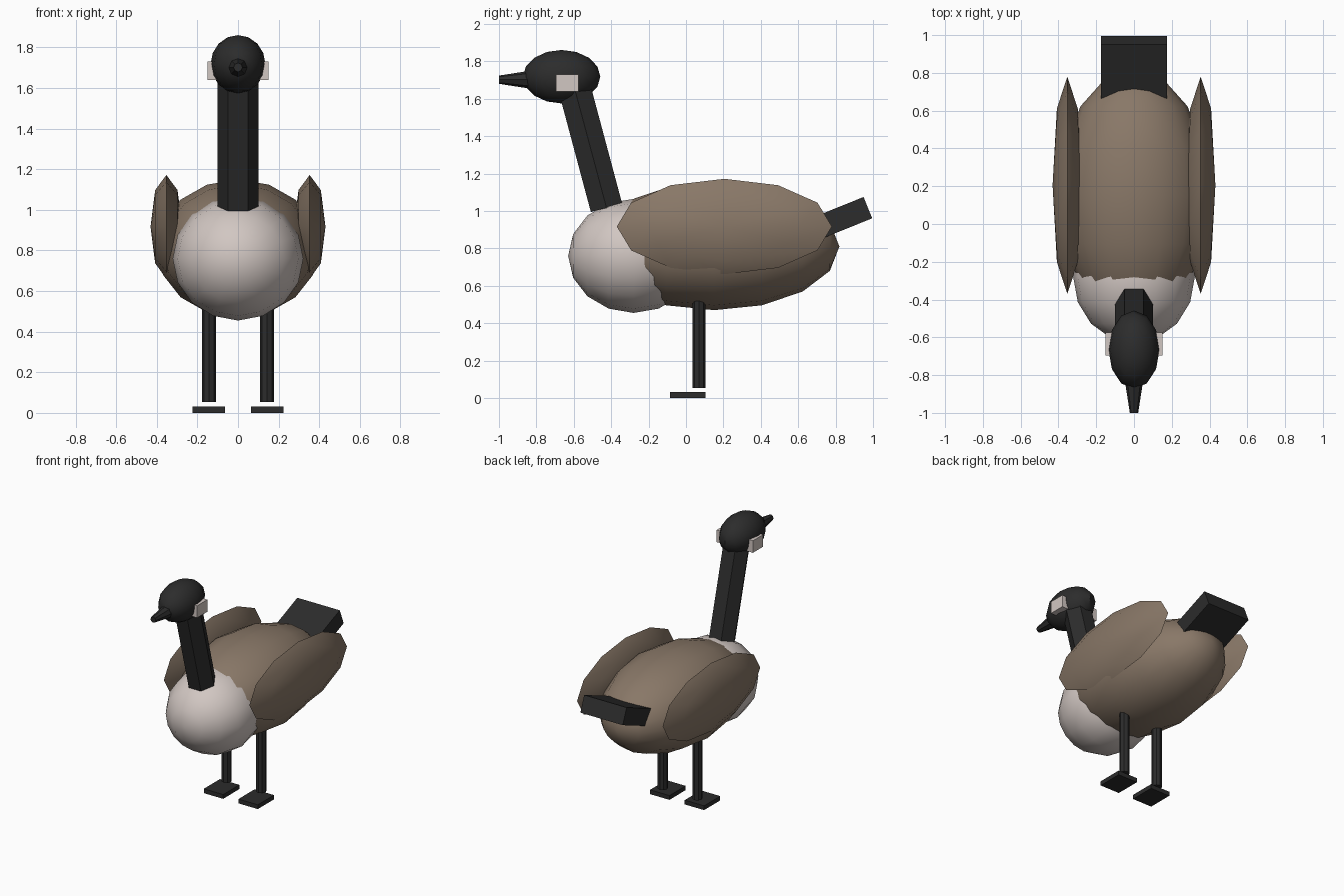
import bpy
import math
from mathutils import Vector

cube = bpy.data.objects.get("Cube")
if cube:
    bpy.data.objects.remove(cube, do_unlink=True)


def material(name, color):
    mat = bpy.data.materials.new(name)
    mat.use_nodes = True
    mat.diffuse_color = (*color, 1)
    mat.node_tree.nodes["Principled BSDF"].inputs["Base Color"].default_value = (*color, 1)
    return mat


brown = material("brown_feather", (0.25, 0.187, 0.137))
white = material("pale_feather", (0.64, 0.57, 0.54))
black = material("black_feather", (0.025, 0.025, 0.025))


def finish(name, mat, smooth=True):
    obj = bpy.context.object
    obj.name = name
    obj.data.materials.append(mat)
    bpy.ops.object.transform_apply(location=False, rotation=True, scale=True)
    if smooth:
        bpy.ops.object.shade_smooth_by_angle(angle=math.radians(35))
    return obj


def ellipsoid(name, mat, center, radii, segments, rings, pole="Z"):
    """Faceted ball stretched to three radii, with its pole along the given axis."""
    bpy.ops.mesh.primitive_uv_sphere_add(segments=segments, ring_count=rings, radius=1, location=center)
    obj = bpy.context.object
    if pole == "X":
        obj.rotation_euler.y = math.pi / 2
    elif pole == "Y":
        obj.rotation_euler.x = math.pi / 2
    bpy.ops.object.transform_apply(location=False, rotation=True, scale=False)
    obj.scale = radii
    return finish(name, mat)


def box(name, mat, center, size, tilt=0):
    bpy.ops.mesh.primitive_cube_add(size=1, location=center, rotation=(tilt, 0, 0))
    bpy.context.object.scale = size
    return finish(name, mat, smooth=False)


def rod(name, mat, start, end, r1, r2, sides, spin=0, smooth=False):
    """Straight or tapered rod between two points."""
    start, end = Vector(start), Vector(end)
    bpy.ops.mesh.primitive_cone_add(vertices=sides, radius1=r1, radius2=r2,
                                    depth=(end - start).length)
    obj = bpy.context.object
    obj.rotation_euler.z = spin
    bpy.ops.object.transform_apply(location=False, rotation=True, scale=False)
    obj.location = (start + end) / 2
    # Paths lie in the side plane, so one tilt about x is enough
    d = end - start
    obj.rotation_euler.x = math.atan2(-d.y, d.z)
    return finish(name, mat, smooth)


# Body and breast
ellipsoid("body", brown, (0, 0.15, 0.81), (0.4, 0.67, 0.34), 16, 8, "Y")
ellipsoid("breast", white, (0, -0.28, 0.76), (0.322, 0.35, 0.305), 16, 8, "Y")

# Neck, head and beak
rod("neck", black, (0, -0.425, 1.017), (0, -0.605, 1.69), 0.1, 0.1, 6, math.pi / 6)
ellipsoid("head", black, (0, -0.665, 1.718), (0.135, 0.207, 0.143), 12, 8)
rod("beak", black, (0, -0.82, 1.702), (0, -1.0, 1.702), 0.05, 0.022, 8)

# Tail
box("tail", black, (0, 0.787, 0.943), (0.35, 0.4, 0.123), math.radians(22))

# Paired parts
for side, label in ((1, "left"), (-1, "right")):
    ellipsoid(label + "_wing", brown, (side * 0.353, 0.205, 0.917), (0.078, 0.575, 0.255), 12, 4, "X")
    box(label + "_cheek_patch", white, (side * 0.125, -0.635, 1.685), (0.05, 0.12, 0.09))
    rod(label + "_leg", black, (side * 0.143, 0.07, 0.053), (side * 0.143, 0.07, 0.56),
        0.035, 0.035, 8)
    box(label + "_foot", black, (side * 0.143, 0.01, 0.016), (0.16, 0.19, 0.032))
